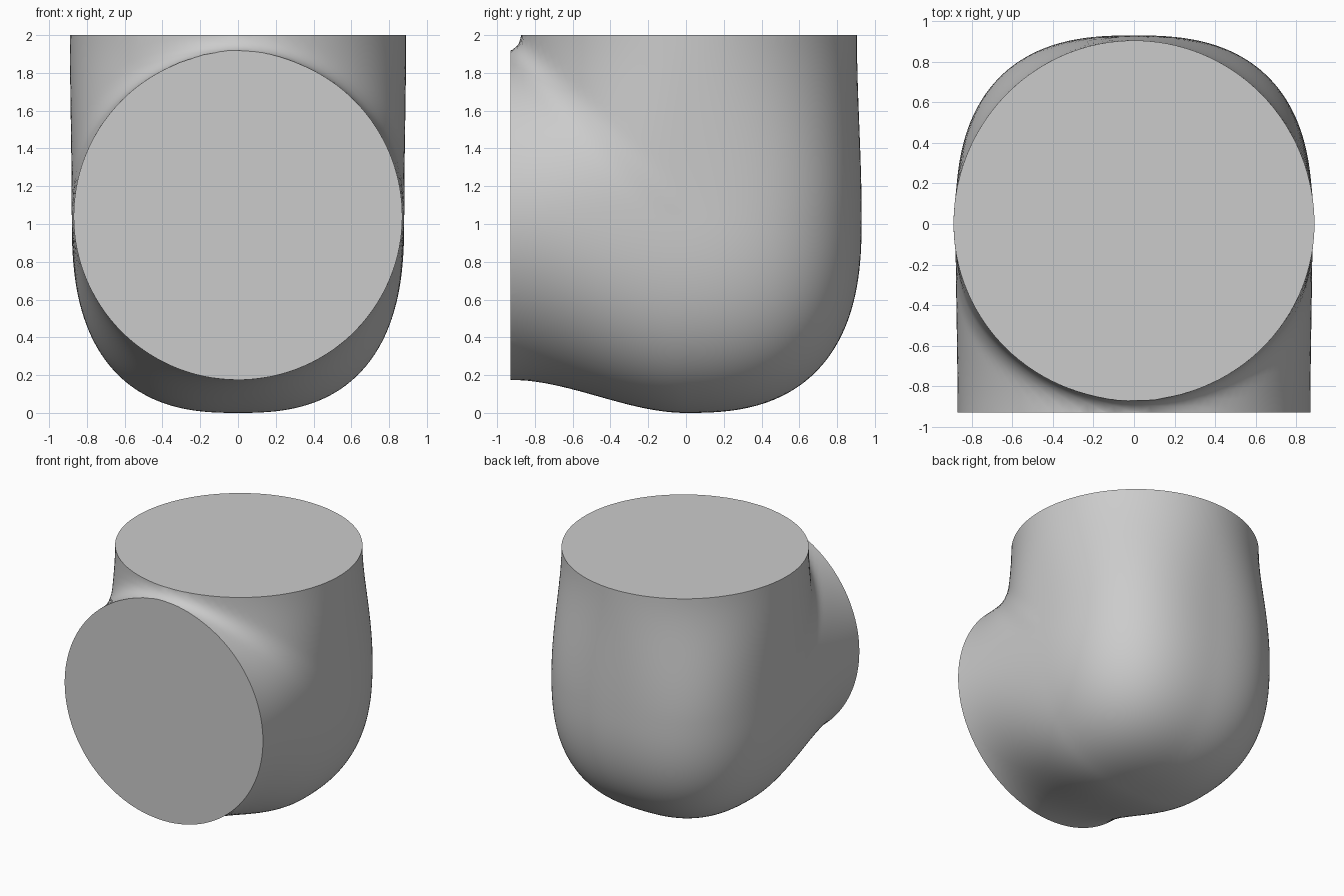
import bpy, bmesh
from mathutils import Vector

if "Cube" in bpy.data.objects:
    bpy.data.objects.remove(bpy.data.objects["Cube"])

CZ = 1.04                      # height of the branch axis
TOP, FRONT = 2.0, -0.93        # planes of the two flat ends


def ease(t):
    t = max(0.0, min(1.0, t))
    return t * t * (3 - 2 * t)


def mix(a, b, t):
    return a + (b - a) * t


def oval(u, v, n):
    return (abs(u) ** n + abs(v) ** n) ** (1 / n) - 1


def upright(x, y, z):
    # upright tube: squarish in the middle, round at the top
    t = ease(z / (TOP - CZ))
    depth = mix(0.93, 0.905, t) if y > 0 else 0.87
    return oval(x / mix(0.88, 0.89, t), y / depth, mix(2.6, 2.0, t))


def branch(x, y, z):
    # front tube: sagging in the middle, round at the mouth
    s = ease(y / FRONT)
    height = 0.87 if z > 0 else mix(CZ, 0.865, s)
    return oval(x / mix(0.88, 0.87, s), z / height, mix(2.6, 2.0, s))


def field(x, y, z):
    # negative inside the elbow, z measured from the branch axis
    if z > 1.2 or y < -1.2:
        return 1.0
    if y >= 0 and z >= 0:
        return upright(x, y, z)
    if y < 0 and z < 0:
        return branch(x, y, z)
    if y >= 0:
        n = 2.6
        return ((abs(x) / 0.88) ** n + (y / 0.93) ** n + (-z / CZ) ** n) ** (1 / n) - 1
    # soft crease where the tubes meet
    a, b = upright(x, y, z), branch(x, y, z)
    k = 0.14 * min(-y, z) + 1e-6
    h = max(k - abs(a - b), 0) / k
    return min(a, b) - h * h * k / 4


# Elbow body: push a sphere out to the blended surface
bm = bmesh.new()
bmesh.ops.create_icosphere(bm, subdivisions=6, radius=1)
for v in bm.verts:
    d = v.co.normalized()
    lo, hi = 0.3, 2.5
    for _ in range(22):
        m = (lo + hi) / 2
        if field(*(d * m)) < 0:
            lo = m
        else:
            hi = m
    v.co = d * lo + Vector((0, 0, CZ))

# Flat discs at the top and front
for co, no in (((0, 0, TOP), (0, 0, 1)), ((0, FRONT, 0), (0, -1, 0))):
    res = bmesh.ops.bisect_plane(bm, geom=bm.verts[:] + bm.edges[:] + bm.faces[:],
                                 plane_co=co, plane_no=no, clear_outer=True)
    rim = [e for e in res["geom_cut"] if isinstance(e, bmesh.types.BMEdge)]
    bmesh.ops.holes_fill(bm, edges=rim, sides=0)
bmesh.ops.recalc_face_normals(bm, faces=bm.faces[:])

mesh = bpy.data.meshes.new("pipe_elbow")
bm.to_mesh(mesh)
bm.free()
obj = bpy.data.objects.new("pipe_elbow", mesh)
bpy.context.collection.objects.link(obj)

mat = bpy.data.materials.new("light grey")
mat.diffuse_color = (0.6, 0.6, 0.6, 1)
mat.use_nodes = True
mat.node_tree.nodes["Principled BSDF"].inputs["Base Color"].default_value = mat.diffuse_color
mesh.materials.append(mat)

bpy.context.view_layer.objects.active = obj
obj.select_set(True)
bpy.ops.object.shade_smooth_by_angle(angle=0.6)
